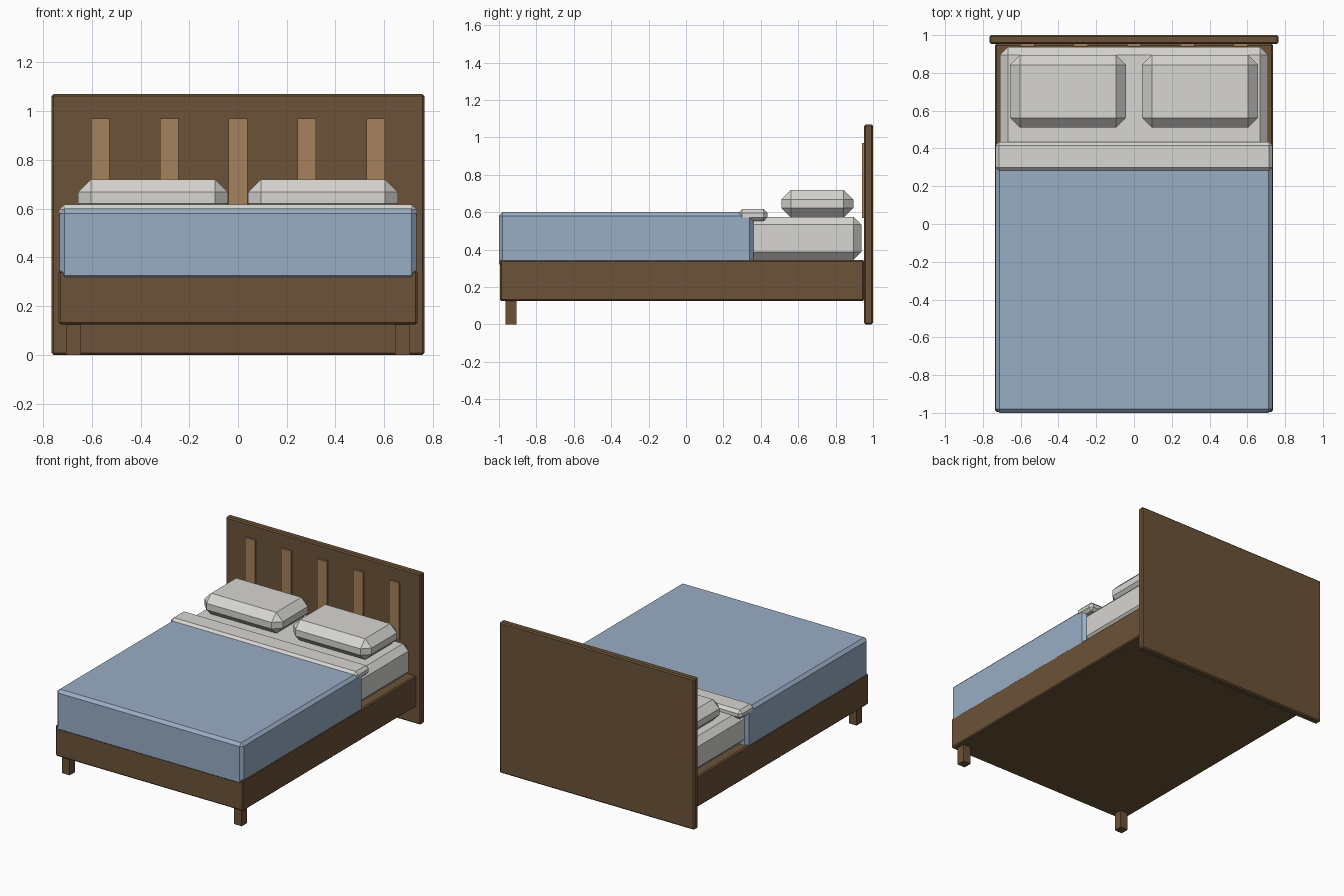
import bpy
import bmesh

cube = bpy.data.objects.get("Cube")
if cube:
    bpy.data.objects.remove(cube, do_unlink=True)


def material(name, rgb):
    mat = bpy.data.materials.new(name)
    mat.use_nodes = True
    color = (*rgb, 1)
    mat.diffuse_color = color
    bsdf = next(n for n in mat.node_tree.nodes if n.type == 'BSDF_PRINCIPLED')
    bsdf.inputs["Base Color"].default_value = color
    return mat


dark_wood = material("dark wood", (0.15, 0.086, 0.04))
light_wood = material("light wood", (0.38, 0.22, 0.106))
linen = material("linen", (0.68, 0.67, 0.64))
blue = material("blue fabric", (0.32, 0.42, 0.56))


def box(name, x, y, z, mat, bevel=0):
    """Box spanning the given (min, max) ranges, with chamfered edges."""
    mesh = bpy.data.meshes.new(name)
    bm = bmesh.new()
    bmesh.ops.create_cube(bm, size=1)
    for v in bm.verts:
        v.co = [lo + (c + 0.5) * (hi - lo) for c, (lo, hi) in zip(v.co, (x, y, z))]
    bm.to_mesh(mesh)
    bm.free()
    mesh.materials.append(mat)
    obj = bpy.data.objects.new(name, mesh)
    bpy.context.collection.objects.link(obj)
    if bevel:
        mod = obj.modifiers.new("chamfer", 'BEVEL')
        mod.width = bevel
        mod.segments = 1
    return obj


def around(center, half):
    return (center - half, center + half)


# Wooden structure
box("headboard", around(0, 0.765), (0.953, 1.0), (0, 1.07), dark_wood, 0.008)
box("bed_frame", around(0, 0.736), (-0.995, 0.953), (0.125, 0.345), dark_wood, 0.008)
for side, sx in (("right", -1), ("left", 1)):
    box(f"front_leg_{side}", around(sx * 0.675, 0.03), (-0.965, -0.905), (0, 0.13), dark_wood)

# Slats on the headboard
for i in range(5):
    box(f"headboard_slat_{i + 1}", around((i - 2) * 0.2825, 0.038), (0.941, 0.96),
        (0.57, 0.97), light_wood)

# Bedding
box("mattress", around(0, 0.71), (-0.96, 0.938), (0.345, 0.575), linen, 0.042)
box("blanket", around(0, 0.732), (-1.0, 0.36), (0.305, 0.6), blue, 0.02)
box("folded_sheet", around(0, 0.734), (0.28, 0.435), (0.553, 0.617), linen, 0.02)

# Pillows
for side, sx in (("right", -1), ("left", 1)):
    box(f"pillow_{side}", around(sx * 0.349, 0.307), (0.51, 0.895), (0.57, 0.72), linen, 0.052)
